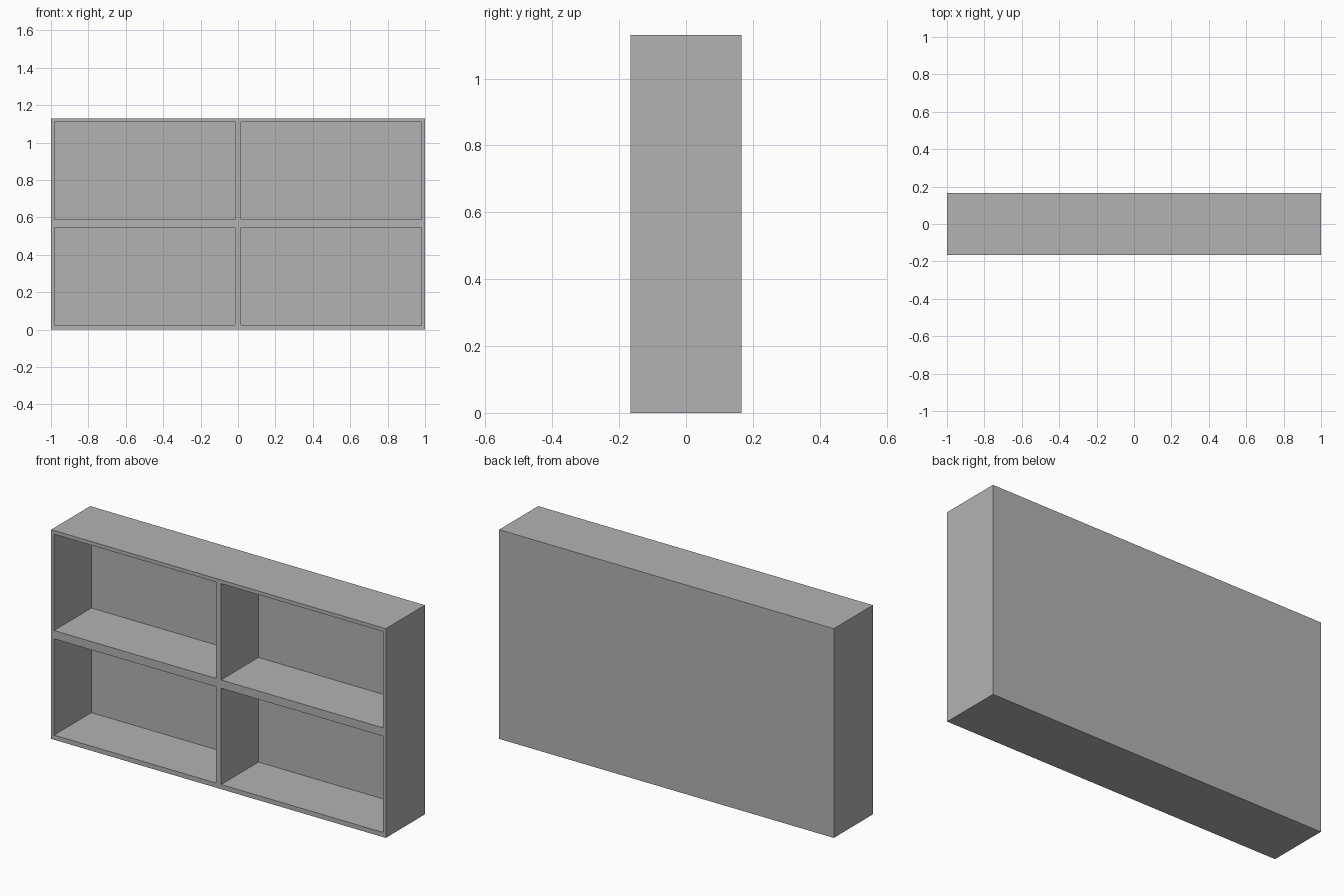
import bpy

default = bpy.data.objects.get("Cube")
if default:
    bpy.data.objects.remove(default, do_unlink=True)

WIDTH, DEPTH, HEIGHT = 2.0, 0.333, 1.13
SIDE, BACK = 0.018, 0.015          # outer panel and back panel thickness
DIVIDER = 0.032                    # upright between the columns
BASE, CELL_HEIGHT, SHELF = 0.025, 0.52, 0.045

grey = bpy.data.materials.new("plain grey")
grey.use_nodes = True
colour = (0.45, 0.45, 0.45, 1)
grey.diffuse_color = colour
grey.node_tree.nodes["Principled BSDF"].inputs["Base Color"].default_value = colour


def box(name, low, high):
    """Add a box that spans two opposite corners."""
    centre = [(a + b) / 2 for a, b in zip(low, high)]
    bpy.ops.mesh.primitive_cube_add(size=1, location=centre)
    obj = bpy.context.object
    obj.name = name
    obj.scale = [b - a for a, b in zip(low, high)]
    bpy.ops.object.transform_apply(location=True, rotation=False, scale=True)
    obj.data.materials.append(grey)
    return obj


# Solid case
case = box("shelf_case", (-WIDTH / 2, -DEPTH / 2, 0), (WIDTH / 2, DEPTH / 2, HEIGHT))

# Four open compartments cut in from the front
inner, outer = DIVIDER / 2, WIDTH / 2 - SIDE
for row in range(2):
    bottom = BASE + row * (CELL_HEIGHT + SHELF)
    for left, right in ((-outer, -inner), (inner, outer)):
        cutter = box("compartment_cutter", (left, -DEPTH, bottom),
                     (right, DEPTH / 2 - BACK, bottom + CELL_HEIGHT))
        cutter.hide_render = True
        cut = case.modifiers.new("compartment", 'BOOLEAN')
        cut.operation = 'DIFFERENCE'
        cut.solver = 'EXACT'
        cut.object = cutter
        bpy.context.view_layer.objects.active = case
        bpy.ops.object.modifier_apply(modifier=cut.name)
        bpy.data.objects.remove(cutter, do_unlink=True)
